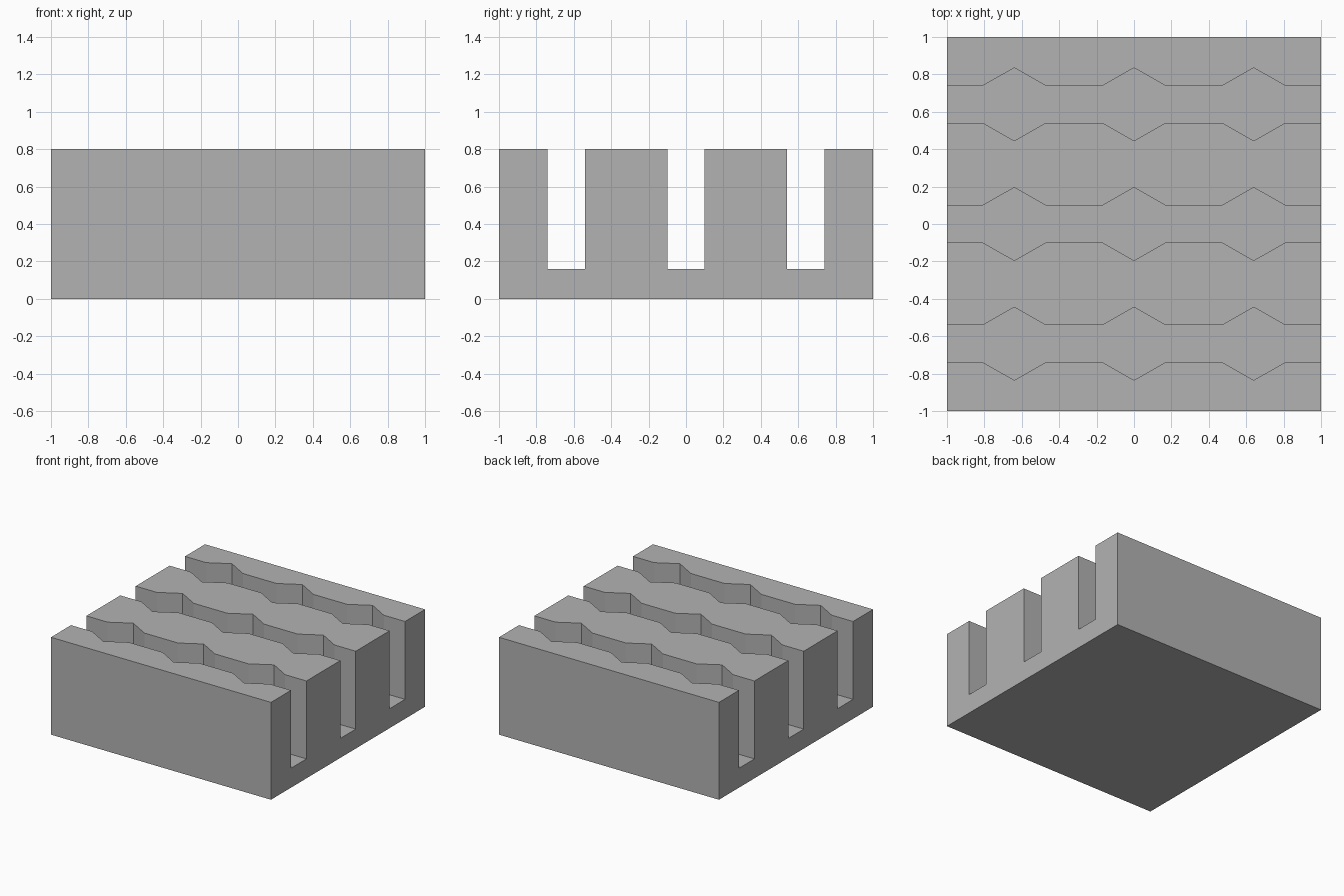
import bpy, bmesh

PITCH = 0.64            # spacing of channels and of their widened pockets
HEIGHT, FLOOR = 0.8, 0.16
HALF_GAP = 0.1          # half width of a channel
POCKET_X, POCKET_Y = 0.167, 0.195

old = bpy.data.objects.get("Cube")
if old:
    bpy.data.objects.remove(old, do_unlink=True)

grey = bpy.data.materials.new("plain grey")
grey.use_nodes = True
colour = (0.45, 0.45, 0.45, 1)
grey.diffuse_color = colour
grey.node_tree.nodes["Principled BSDF"].inputs["Base Color"].default_value = colour


def prism(name, outline, bottom, top):
    """Extrude a counter-clockwise plan outline between two heights."""
    bm = bmesh.new()
    base = bm.faces.new([bm.verts.new((x, y, bottom)) for x, y in outline])
    grown = bmesh.ops.extrude_face_region(bm, geom=[base], use_keep_orig=True)
    verts = [v for v in grown["geom"] if isinstance(v, bmesh.types.BMVert)]
    bmesh.ops.translate(bm, verts=verts, vec=(0, 0, top - bottom))
    bmesh.ops.recalc_face_normals(bm, faces=bm.faces)
    mesh = bpy.data.meshes.new(name)
    bm.to_mesh(mesh)
    bm.free()
    mesh.materials.append(grey)
    obj = bpy.data.objects.new(name, mesh)
    bpy.context.collection.objects.link(obj)
    return obj


# Solid block
block = prism("grooved_block", [(-1, -1), (1, -1), (1, 1), (-1, 1)], 0, HEIGHT)

# One channel wall: straight runs broken by three pointed pockets
wall = [(-1.1, HALF_GAP)]
for i in (-1, 0, 1):
    cx = i * PITCH
    wall += [(cx - POCKET_X, HALF_GAP), (cx, POCKET_Y), (cx + POCKET_X, HALF_GAP)]
wall.append((1.1, HALF_GAP))

# Cut three channels running from side to side
for i in (-1, 0, 1):
    cy = i * PITCH
    outline = [(x, cy - y) for x, y in wall] + [(x, cy + y) for x, y in reversed(wall)]
    cutter = prism("channel_cutter", outline, FLOOR, HEIGHT + 0.1)
    cutter.hide_render = True
    cut = block.modifiers.new("channel", "BOOLEAN")
    cut.operation = "DIFFERENCE"
    cut.solver = "EXACT"
    cut.object = cutter
    bpy.context.view_layer.objects.active = block
    bpy.ops.object.modifier_apply(modifier=cut.name)
    bpy.data.objects.remove(cutter, do_unlink=True)
